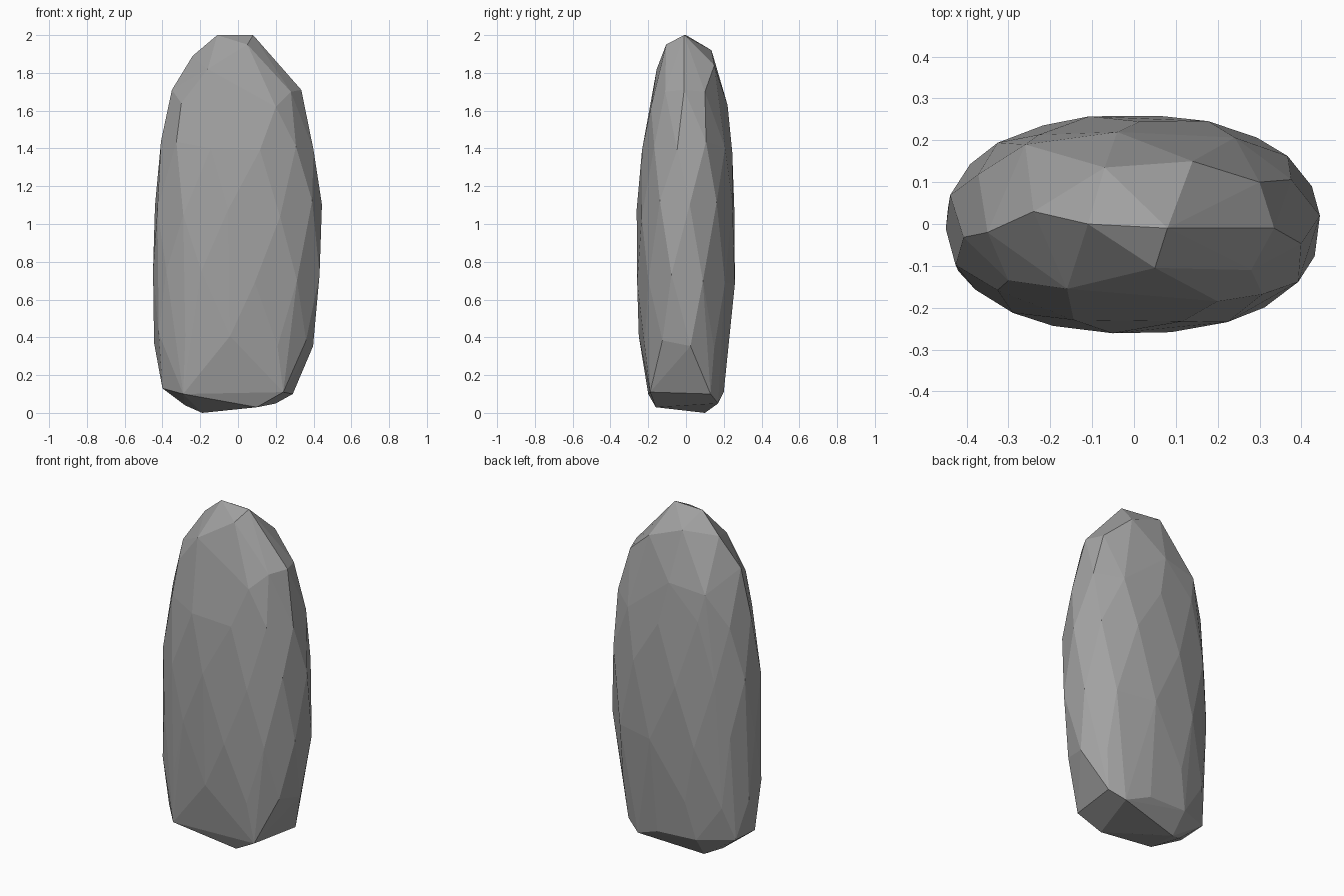
import bpy, bmesh, math, random

cube = bpy.data.objects.get("Cube")
if cube:
    bpy.data.objects.remove(cube, do_unlink=True)

# Stone colour
stone = bpy.data.materials.new("stone grey")
stone.use_nodes = True
grey = (0.36, 0.36, 0.36, 1)
stone.diffuse_color = grey
stone.node_tree.nodes["Principled BSDF"].inputs["Base Color"].default_value = grey

random.seed(4)
SIDES = 11


def ring(z, x0, x1, y0, y1, turn):
    """Uneven oval loop of points that fills the given extents."""
    pts = []
    for i in range(SIDES):
        a = math.tau * (i + turn) / SIDES
        c, s = math.cos(a), math.sin(a)
        x = math.copysign(abs(c) ** 0.9, c)
        y = math.copysign(abs(s) ** 0.9, s)
        pts.append(((x0 + x1 + x * (x1 - x0)) / 2,
                    (y0 + y1 + y * (y1 - y0)) / 2,
                    z + random.uniform(-0.05, 0.05)))
    return pts


# Body loops: height, x extents, y extents, turn
points = []
for loop in [(0.38, -0.45, 0.40, -0.25, 0.23, 0.2),
             (0.72, -0.45, 0.445, -0.262, 0.26, 0.55),
             (1.08, -0.45, 0.445, -0.262, 0.262, 0.1),
             (1.40, -0.41, 0.405, -0.24, 0.245, 0.7)]:
    points += ring(*loop)

# Crown corners
points += [(-0.11, 0, 2), (0.08, -0.01, 2), (0.05, -0.105, 1.95),
           (-0.24, 0.03, 1.89), (-0.16, -0.155, 1.82), (-0.07, 0.135, 1.92),
           (0.14, 0.15, 1.84), (0.335, -0.01, 1.71), (-0.35, -0.02, 1.71),
           (0.3, 0.1, 1.7), (0.28, -0.11, 1.7), (-0.3, -0.135, 1.64),
           (-0.26, 0.19, 1.6), (-0.04, 0.22, 1.63), (0.2, -0.185, 1.62)]

# Foot corners
points += [(-0.19, 0.1, 0), (0.1, -0.16, 0.03), (0.2, 0.17, 0.05),
           (-0.28, 0.05, 0.04), (-0.29, -0.2, 0.1), (-0.4, -0.08, 0.13),
           (-0.4, 0.1, 0.14), (0.24, -0.19, 0.11), (0.29, 0.13, 0.1),
           (-0.2, 0.19, 0.12), (0.05, 0.2, 0.11)]

# Faceted stone: hull around all the corners
bm = bmesh.new()
for p in points:
    bm.verts.new(p)
hull = bmesh.ops.convex_hull(bm, input=bm.verts)
spare = {g for g in hull["geom_interior"] + hull["geom_unused"]
         if isinstance(g, bmesh.types.BMVert)}
bmesh.ops.delete(bm, geom=list(spare), context="VERTS")
bmesh.ops.dissolve_limit(bm, angle_limit=math.radians(3),
                         verts=bm.verts, edges=bm.edges)
bmesh.ops.recalc_face_normals(bm, faces=bm.faces)

mesh = bpy.data.meshes.new("standing_stone")
bm.to_mesh(mesh)
bm.free()
mesh.materials.append(stone)
bpy.context.collection.objects.link(bpy.data.objects.new("standing_stone", mesh))
